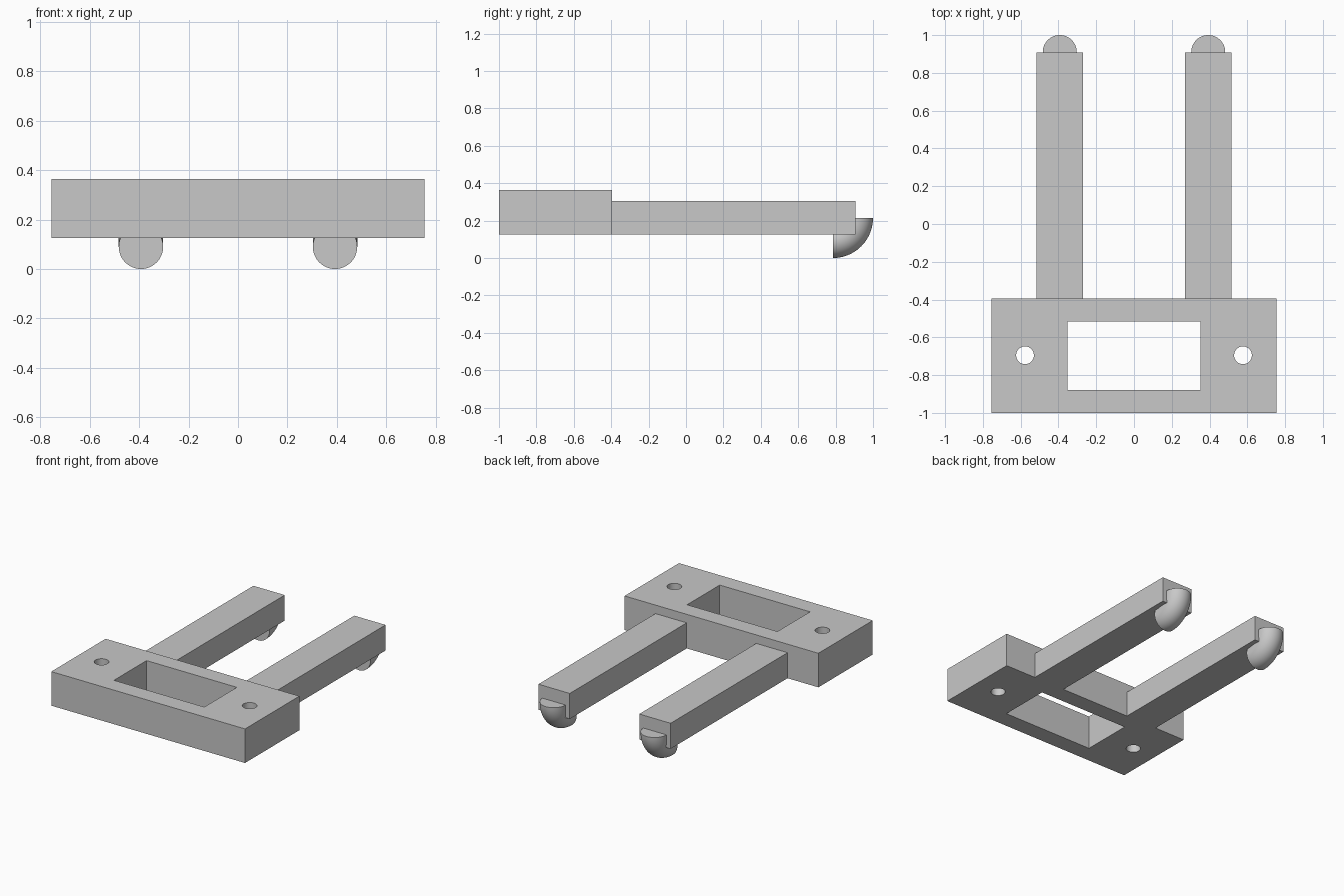
import bpy, bmesh, math
from mathutils import Vector, Matrix

if "Cube" in bpy.data.objects:
    bpy.data.objects.remove(bpy.data.objects["Cube"], do_unlink=True)

grey = bpy.data.materials.new("plain grey")
grey.use_nodes = True
colour = (0.58, 0.58, 0.58, 1)
grey.diffuse_color = colour
grey.node_tree.nodes["Principled BSDF"].inputs["Base Color"].default_value = colour


def add_object(name, bm):
    bmesh.ops.recalc_face_normals(bm, faces=bm.faces)
    mesh = bpy.data.meshes.new(name)
    bm.to_mesh(mesh)
    bm.free()
    mesh.materials.append(grey)
    obj = bpy.data.objects.new(name, mesh)
    bpy.context.collection.objects.link(obj)
    return obj


def box(name, low, high):
    low, high = Vector(low), Vector(high)
    bm = bmesh.new()
    bmesh.ops.create_cube(bm, size=1, matrix=Matrix.Translation((low + high) / 2)
                          @ Matrix.Diagonal((*(high - low), 1)))
    return add_object(name, bm)


def cylinder(name, centre, radius, depth):
    bm = bmesh.new()
    bmesh.ops.create_cone(bm, cap_ends=True, segments=48, radius1=radius, radius2=radius,
                          depth=depth, matrix=Matrix.Translation(centre))
    return add_object(name, bm)


def select_only(obj):
    bpy.ops.object.select_all(action="DESELECT")
    obj.select_set(True)
    bpy.context.view_layer.objects.active = obj


def cut(target, cutter):
    mod = target.modifiers.new("cut", "BOOLEAN")
    mod.operation = "DIFFERENCE"
    mod.solver = "EXACT"
    mod.object = cutter
    select_only(target)
    bpy.ops.object.modifier_apply(modifier=mod.name)
    bpy.data.objects.remove(cutter, do_unlink=True)


def elbow(name, x):
    # Quarter-turn solid tube: a disc swept about an axis parallel to x
    centre = Vector((x, 0.785, 0.215))
    bend, radius = 0.125, 0.09
    bm = bmesh.new()
    disc = bmesh.ops.create_circle(bm, cap_ends=True, segments=48, radius=radius,
                                   matrix=Matrix.Translation(centre + Vector((0, bend, 0))))
    start = bm.faces[:]
    bmesh.ops.spin(bm, geom=start + bm.edges[:] + disc["verts"], cent=centre,
                   axis=(1, 0, 0), angle=-math.pi / 2, steps=24, use_duplicate=False)
    # Close the starting end if the sweep left it open
    open_edges = [e for e in bm.edges if e.is_boundary]
    if open_edges:
        bmesh.ops.holes_fill(bm, edges=open_edges, sides=0)
    obj = add_object(name, bm)
    select_only(obj)
    bpy.ops.object.shade_smooth_by_angle(angle=math.radians(35))


# Mounting plate with a rectangular window and two screw holes
bottom = 0.125
plate = box("mounting_plate", (-0.755, -1, bottom), (0.755, -0.395, 0.365))
cut(plate, box("window_cutter", (-0.352, -0.878, 0), (0.352, -0.515, 0.5)))
for side in (-1, 1):
    cut(plate, cylinder("screw_cutter", (side * 0.577, -0.695, 0.25), 0.047, 0.6))
select_only(plate)
bpy.ops.object.shade_smooth_by_angle(angle=math.radians(30))

# Two arms, each ending in a downward hooked tip
for label, side in (("left", 1), ("right", -1)):
    x = side * 0.393
    box(label + "_arm", (x - 0.122, -0.395, bottom), (x + 0.122, 0.907, 0.305))
    elbow(label + "_hook_tip", x)
